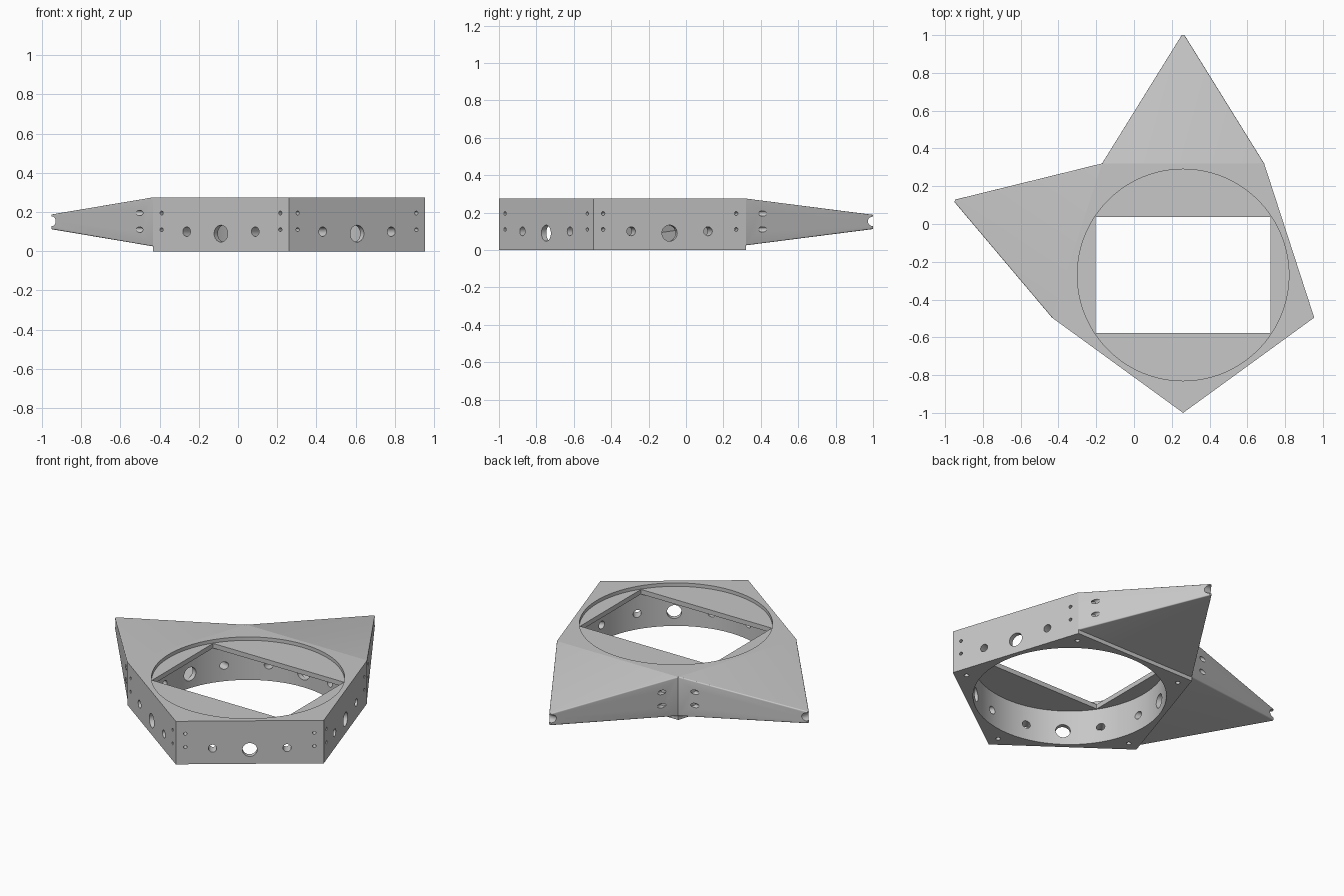
import bpy, bmesh
from math import radians, cos, pi
from mathutils import Matrix, Vector

if "Cube" in bpy.data.objects:
    bpy.data.objects.remove(bpy.data.objects["Cube"], do_unlink=True)

CENTRE = Vector((0.26, -0.27, 0))
RADIUS, HEIGHT, BORE = 0.73, 0.275, 0.56
APOTHEM = RADIUS * cos(pi / 5)
WALLS = [-54 + 72 * k for k in range(5)]
SIDE_WALL, BACK_WALL = 162, 90

grey = bpy.data.materials.new("plain_grey")
grey.use_nodes = True
grey.diffuse_color = (0.57, 0.57, 0.57, 1)
grey.node_tree.nodes["Principled BSDF"].inputs["Base Color"].default_value = grey.diffuse_color


def make(name, bm):
    bmesh.ops.recalc_face_normals(bm, faces=bm.faces)
    mesh = bpy.data.meshes.new(name)
    bm.to_mesh(mesh)
    bm.free()
    mesh.materials.append(grey)
    obj = bpy.data.objects.new(name, mesh)
    bpy.context.collection.objects.link(obj)
    return obj


def frame(angle):
    """Local x points out of a wall, local y runs along it."""
    return Matrix.Translation(CENTRE) @ Matrix.Rotation(radians(angle), 4, 'Z')


def cylinder(bm, r, z0, z1, matrix, sides=32):
    bmesh.ops.create_cone(bm, cap_ends=True, segments=sides, radius1=r, radius2=r, depth=z1 - z0,
                          matrix=matrix @ Matrix.Translation((0, 0, (z0 + z1) / 2)))


def drill(bm, angle, offset, z, r, start, end):
    """Hole square to a wall, between two distances from the centre."""
    m = frame(angle) @ Matrix.Translation((0, offset, z)) @ Matrix.Rotation(pi / 2, 4, 'Y')
    cylinder(bm, r, start, end, m)


def cut(obj, bm):
    cutter = make("cutter", bm)
    cutter.hide_render = True
    mod = obj.modifiers.new("cut", 'BOOLEAN')
    mod.operation, mod.solver, mod.object = 'DIFFERENCE', 'EXACT', cutter
    bpy.context.view_layer.objects.active = obj
    bpy.ops.object.modifier_apply(modifier=mod.name)
    bpy.data.objects.remove(cutter, do_unlink=True)


def finish(obj):
    bpy.ops.object.select_all(action='DESELECT')
    obj.select_set(True)
    bpy.context.view_layer.objects.active = obj
    bpy.ops.object.shade_smooth_by_angle(angle=radians(30))


# Five-sided body with one corner at the front
bm = bmesh.new()
corners = [frame(angle + 36) @ Vector((RADIUS, 0, 0)) for angle in WALLS]
floor = bm.faces.new([bm.verts.new(p) for p in corners])
sides = bmesh.ops.extrude_face_region(bm, geom=[floor], use_keep_orig=True)["geom"]
bmesh.ops.translate(bm, vec=(0, 0, HEIGHT),
                    verts=[v for v in sides if isinstance(v, bmesh.types.BMVert)])
body = make("pentagon_body", bm)

# Bore from below and shallow recess on top leave a thin plate between
for low, high in ((-0.1, 0.223), (0.253, 0.4)):
    bm = bmesh.new()
    cylinder(bm, BORE, low, high, frame(0), 128)
    cut(body, bm)

# Rectangular window through the plate
bm = bmesh.new()
bmesh.ops.create_cube(bm, size=1, matrix=frame(0) @ Matrix.Translation((0, 0, 0.25))
                      @ Matrix.Diagonal((0.926, 0.616, 0.3, 1)))
cut(body, bm)

# Wall holes, blind screw holes and corner holes underneath
for angle in WALLS:
    bm = bmesh.new()
    drill(bm, angle, 0, 0.09, 0.043, 0.45, 0.7)
    for side in (-1, 1):
        drill(bm, angle, side * 0.216, 0.1, 0.024, 0.42, 0.7)
        for z in (0.11, 0.195):
            drill(bm, angle, side * 0.374, z, 0.01, 0.545, 0.65)
    cylinder(bm, 0.014, -0.1, 0.07,
             frame(angle + 36) @ Matrix.Translation((0.645, 0, 0)))
    cut(body, bm)
finish(body)


# Hollow tapered arm with rounded long edges
REACH, MID_Z = 0.68, 0.15


def section(t, inset_y=0, inset_z=0):
    f = t / REACH
    half_y = RADIUS * cos(radians(54)) * (1 - f) + 0.007 * f - inset_y
    half_z = 0.125 * (1 - f) + 0.038 * f - inset_z
    return [Vector((APOTHEM + t, y * half_y, MID_Z + z * half_z))
            for y, z in ((-1, -1), (1, -1), (1, 1), (-1, 1))]


def taper(start, end, angle, inset_y=0, inset_z=0, bevel=0):
    bm = bmesh.new()
    a = [bm.verts.new(frame(angle) @ p) for p in section(start, inset_y, inset_z)]
    b = [bm.verts.new(frame(angle) @ p) for p in section(end, inset_y, inset_z)]
    bm.faces.new(a)
    bm.faces.new(b)
    for i in range(4):
        j = (i + 1) % 4
        bm.faces.new((a[i], a[j], b[j], b[i]))
    if bevel:
        bmesh.ops.recalc_face_normals(bm, faces=bm.faces)
        edges = [bm.edges.get((a[i], b[i])) for i in range(4)]
        bmesh.ops.bevel(bm, geom=edges, offset=bevel, segments=4, profile=0.5, affect='EDGES')
    return bm


side_arm = make("side_arm", taper(0, REACH, SIDE_WALL, bevel=0.006))
cut(side_arm, taper(-0.02, 0.6, SIDE_WALL, 0.024, 0.02))

# Screw access holes and the round notch across the tip
bm = bmesh.new()
for side in (-1, 1):
    for z in (0.11, 0.195):
        drill(bm, SIDE_WALL, side * 0.374, z, 0.014, APOTHEM - 0.05, APOTHEM + 0.2)
notch = (frame(SIDE_WALL) @ Matrix.Translation((APOTHEM + REACH - 0.003, 0, MID_Z + 0.003))
         @ Matrix.Rotation(pi / 2, 4, 'X'))
cylinder(bm, 0.025, -0.1, 0.1, notch)
cut(side_arm, bm)
finish(side_arm)

# Matching arm on the back wall, turned about the body centre
back_arm = side_arm.copy()
back_arm.name = "back_arm"
back_arm.data = side_arm.data.copy()
back_arm.data.transform(frame(BACK_WALL) @ frame(SIDE_WALL).inverted())
bpy.context.collection.objects.link(back_arm)
